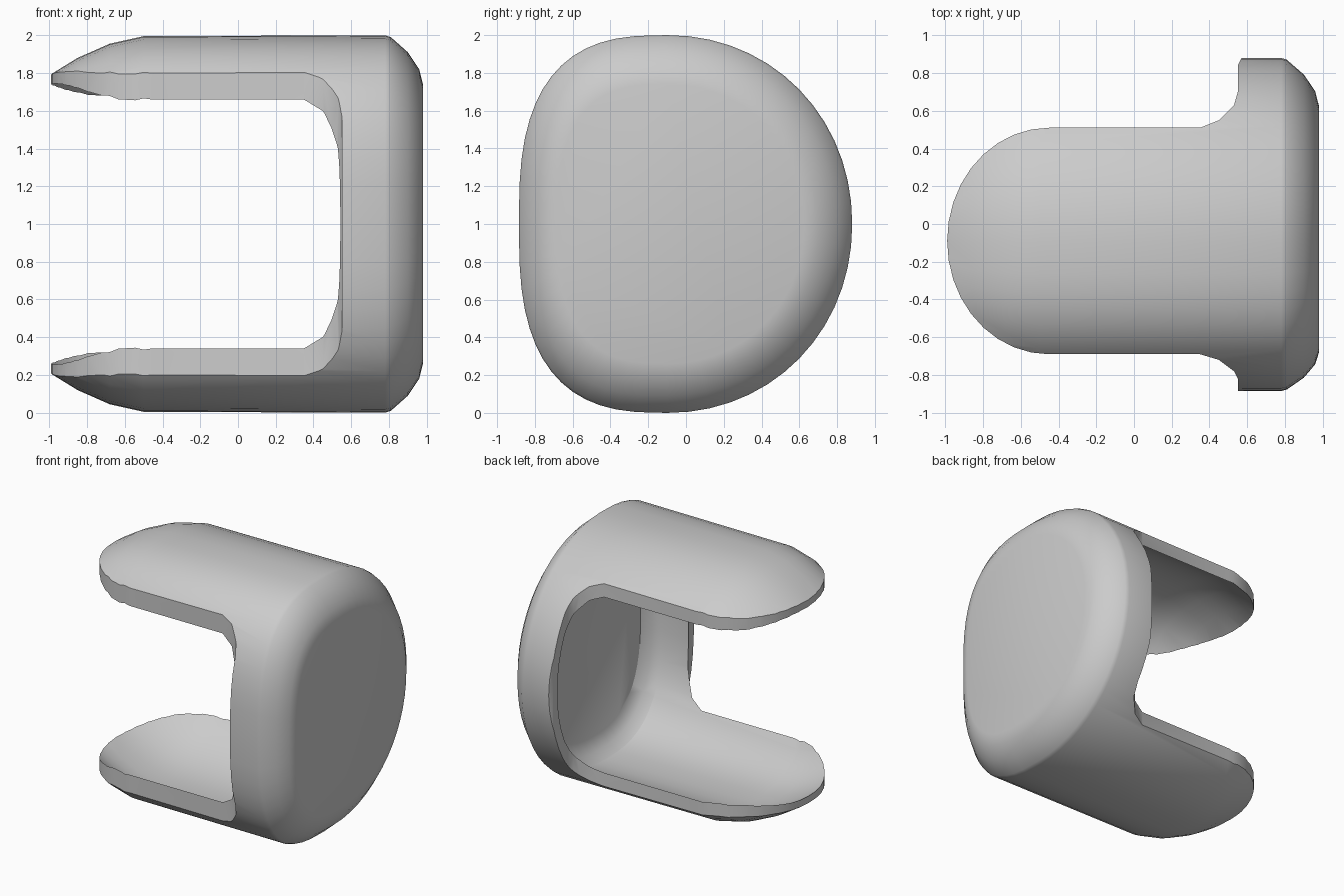
import bpy
import bmesh
import math
from mathutils import Vector

cube = bpy.data.objects.get("Cube")
if cube:
    bpy.data.objects.remove(cube, do_unlink=True)

SEGMENTS = 56
CENTRE_Y = -0.1


def section(x, scale, inset):
    """Rounded D section: circular at the back, squarer at the front."""
    ring = []
    for i in range(SEGMENTS):
        a = 2 * math.pi * i / SEGMENTS
        c, s = math.cos(a), math.sin(a)
        width, power = (0.98, 2.05) if c > 0 else (0.785, 2.8)
        y = math.copysign(abs(c) ** (2 / power), c) * (width - inset)
        z = math.copysign(abs(s) ** (2 / power), s) * (1 - inset)
        ring.append(Vector((x, CENTRE_Y + y * scale, 1 + z * scale)))
    return ring


def loft(name, rings):
    bm = bmesh.new()
    loops = [[bm.verts.new(p) for p in ring] for ring in rings]
    for a, b in zip(loops, loops[1:]):
        for i in range(len(a)):
            j = (i + 1) % len(a)
            bm.faces.new((a[i], a[j], b[j], b[i]))
    bm.faces.new(loops[0])
    bm.faces.new(loops[-1])
    bmesh.ops.recalc_face_normals(bm, faces=bm.faces)
    mesh = bpy.data.meshes.new(name)
    bm.to_mesh(mesh)
    bm.free()
    obj = bpy.data.objects.new(name, mesh)
    bpy.context.collection.objects.link(obj)
    return obj


# Hollow cup: outside from the closed end to the tips, then back up the inside
outside = [(0.98, 0.74), (0.96, 0.82), (0.90, 0.91), (0.81, 0.99), (0.78, 1),
           (-0.5, 0.995), (-0.68, 0.955), (-0.85, 0.88), (-0.98, 0.8), (-1.05, 0.75)]
inside = [(-1.05, 0.76), (-0.98, 0.81), (-0.85, 0.88), (-0.68, 0.955), (-0.5, 1),
          (0.76, 1), (0.83, 0.95), (0.88, 0.85)]
rings = [section(x, s, 0) for x, s in outside]
rings += [section(x, s, 0.08) for x, s in inside]
shell = loft("cup_with_two_tongues", rings)

# Plan outline: full width at the cup, filleted into a round-ended tongue
outline = [(1.1, 1), (0.57, 1), (0.57, 0.88), (0.55, 0.84), (0.55, 0.70),
           (0.53, 0.63), (0.45, 0.55), (0.35, 0.51)]
for i in range(19):
    a = math.pi / 2 + math.pi * i / 18
    outline.append((-0.45 + 0.54 * math.cos(a), -0.09 + 0.6 * math.sin(a)))
outline += [(0.35, -0.69), (0.45, -0.72), (0.53, -0.78), (0.55, -0.82),
            (0.55, -1), (1.1, -1)]
cutter = loft("plan_cutter", [[Vector((x, y, z)) for x, y in outline]
                              for z in (-0.5, 2.5)])

# Keep only the part of the shell within the plan outline
cut = shell.modifiers.new("plan_cut", "BOOLEAN")
cut.operation = "INTERSECT"
cut.solver = "EXACT"
cut.object = cutter
bpy.ops.object.select_all(action="DESELECT")
shell.select_set(True)
bpy.context.view_layer.objects.active = shell
bpy.ops.object.modifier_apply(modifier=cut.name)
bpy.data.objects.remove(cutter, do_unlink=True)

# Plain grey finish
grey = bpy.data.materials.new("light_grey")
grey.use_nodes = True
colour = (0.6, 0.6, 0.6, 1)
grey.diffuse_color = colour
grey.node_tree.nodes["Principled BSDF"].inputs["Base Color"].default_value = colour
shell.data.materials.clear()
shell.data.materials.append(grey)
bpy.ops.object.shade_smooth_by_angle(angle=math.radians(30))
